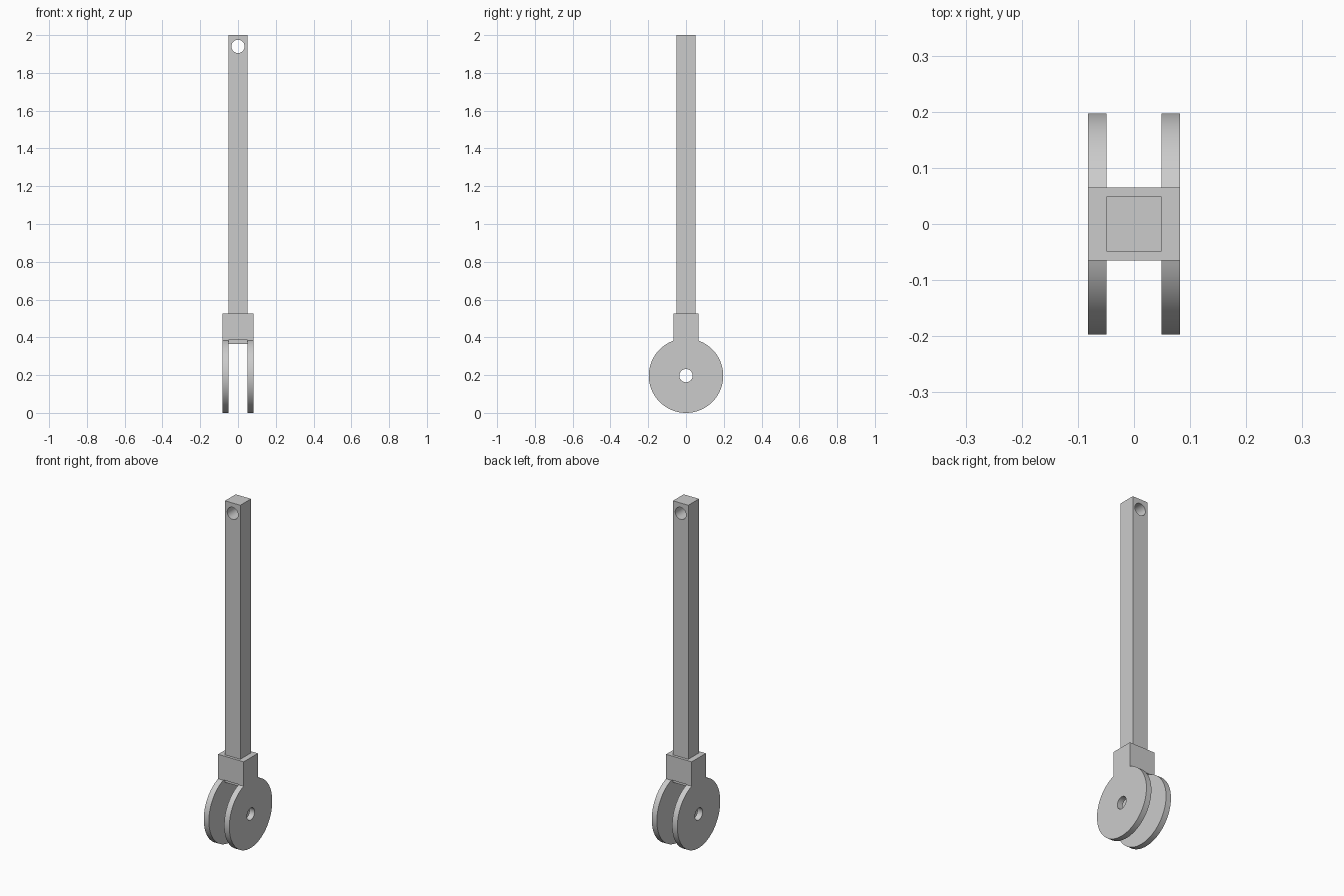
import bpy
import bmesh
from math import sin, cos, asin, pi
from mathutils import Matrix

cube = bpy.data.objects.get("Cube")
if cube:
    bpy.data.objects.remove(cube, do_unlink=True)

grey = bpy.data.materials.new("plain grey")
grey.use_nodes = True
colour = (0.6, 0.6, 0.6, 1)
grey.diffuse_color = colour
grey.node_tree.nodes["Principled BSDF"].inputs["Base Color"].default_value = colour

WHEEL_R = 0.197
HOLE_R = 0.035
HALF_WIDTH = 0.082
GAP = 0.049
COLLAR = 0.065
COLLAR_BASE, COLLAR_TOP = 0.385, 0.525


def add_object(name, bm):
    bmesh.ops.recalc_face_normals(bm, faces=bm.faces)
    mesh = bpy.data.meshes.new(name)
    bm.to_mesh(mesh)
    bm.free()
    mesh.materials.append(grey)
    obj = bpy.data.objects.new(name, mesh)
    bpy.context.collection.objects.link(obj)
    return obj


def box(name, half_x, half_y, low, high):
    bm = bmesh.new()
    bmesh.ops.create_cube(bm, size=1)
    bmesh.ops.scale(bm, vec=(2 * half_x, 2 * half_y, high - low), verts=bm.verts)
    bmesh.ops.translate(bm, vec=(0, 0, (low + high) / 2), verts=bm.verts)
    return add_object(name, bm)


def pin(name, axis, height):
    bm = bmesh.new()
    turn = Matrix.Translation((0, 0, height)) @ Matrix.Rotation(pi / 2, 4, axis)
    bmesh.ops.create_cone(bm, cap_ends=True, segments=48, radius1=HOLE_R,
                          radius2=HOLE_R, depth=1, matrix=turn)
    return add_object(name, bm)


def cut(obj, cutter):
    bpy.context.view_layer.objects.active = obj
    mod = obj.modifiers.new("cut", 'BOOLEAN')
    mod.operation = 'DIFFERENCE'
    mod.solver = 'EXACT'
    mod.object = cutter
    bpy.ops.object.modifier_apply(modifier=mod.name)
    bpy.data.objects.remove(cutter, do_unlink=True)


# Fork: keyhole outline extruded sideways, then slotted and drilled
bm = bmesh.new()
start = asin(COLLAR / WHEEL_R)
steps = 96
outline = [(COLLAR, COLLAR_TOP)]
for i in range(steps + 1):
    a = start + (2 * pi - 2 * start) * i / steps
    outline.append((WHEEL_R * sin(a), WHEEL_R + WHEEL_R * cos(a)))
outline.append((-COLLAR, COLLAR_TOP))
face = bm.faces.new([bm.verts.new((-HALF_WIDTH, y, z)) for y, z in outline])
side = bmesh.ops.extrude_face_region(bm, geom=[face])
moved = [v for v in side["geom"] if isinstance(v, bmesh.types.BMVert)]
bmesh.ops.translate(bm, vec=(2 * HALF_WIDTH, 0, 0), verts=moved)
fork = add_object("wheel_fork", bm)
cut(fork, box("slot_cutter", GAP, 0.5, -0.5, COLLAR_BASE))
cut(fork, pin("axle_cutter", 'Y', WHEEL_R))

# Square rod, its foot showing slightly below the collar
rod = box("square_rod", GAP, GAP, 0.365, 2)
cut(rod, pin("pin_hole_cutter", 'X', 1.94))

# Smooth round surfaces, keep corners crisp
bpy.ops.object.select_all(action='DESELECT')
for obj in (fork, rod):
    obj.select_set(True)
    bpy.context.view_layer.objects.active = obj
bpy.ops.object.shade_smooth_by_angle(angle=pi / 6)
